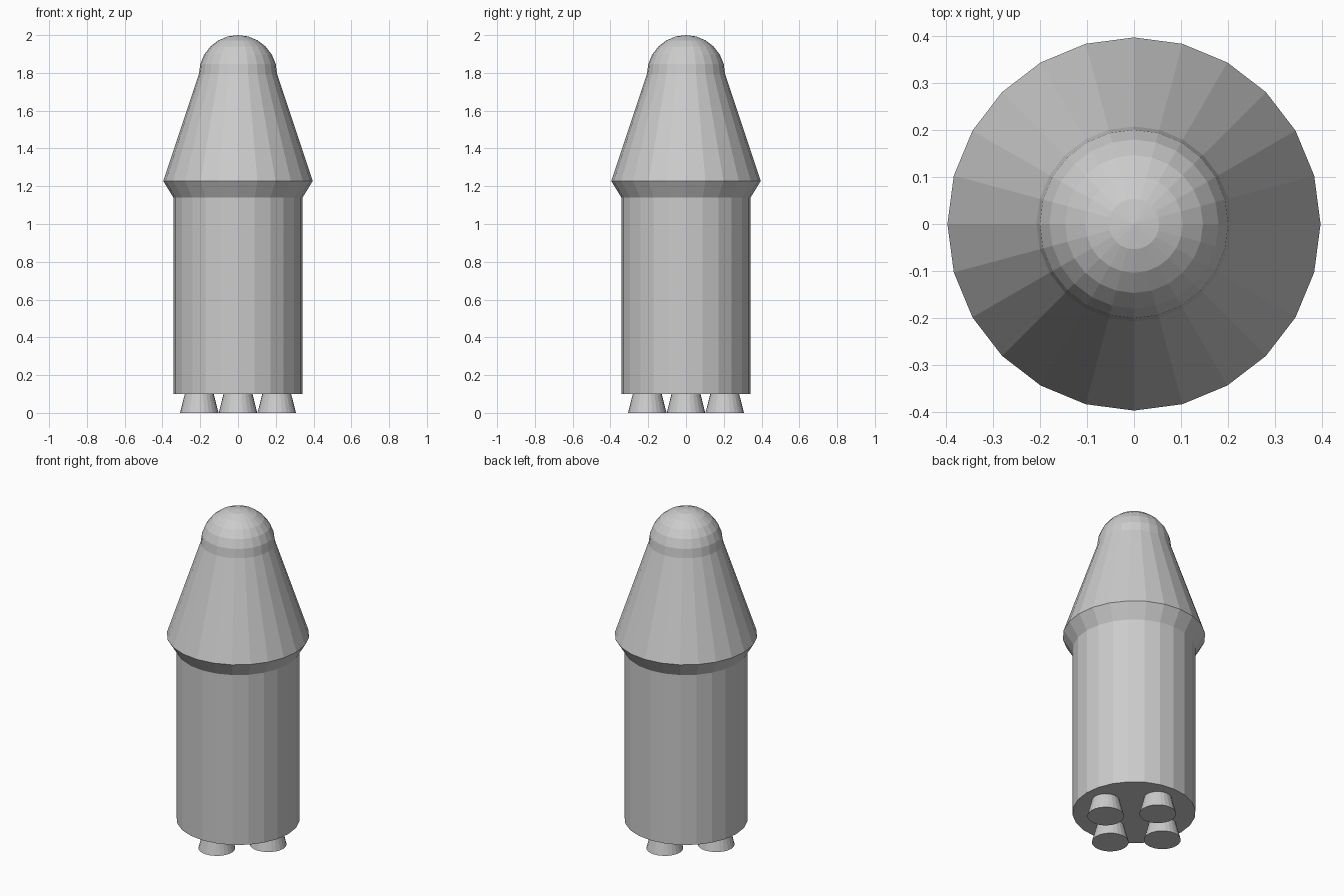
import bpy
import bmesh
from math import sin, cos, pi, radians

if "Cube" in bpy.data.objects:
    bpy.data.objects.remove(bpy.data.objects["Cube"])

SIDES = 24

grey = bpy.data.materials.new("light_grey")
grey.use_nodes = True
colour = (0.6, 0.6, 0.6, 1)
grey.diffuse_color = colour
grey.node_tree.nodes["Principled BSDF"].inputs["Base Color"].default_value = colour


def lathe(name, profile, location=(0, 0, 0)):
    """Closed flat-faced solid turned from (radius, height) pairs, bottom to top."""
    bm = bmesh.new()
    rings = []
    for r, z in profile:
        count = SIDES if r > 0 else 1
        rings.append([bm.verts.new((r * cos(2 * pi * i / SIDES), r * sin(2 * pi * i / SIDES), z))
                      for i in range(count)])
    for low, high in zip(rings, rings[1:]):
        for i in range(SIDES):
            j = (i + 1) % SIDES
            if len(high) == 1:
                bm.faces.new((low[i], low[j], high[0]))
            else:
                bm.faces.new((low[i], low[j], high[j], high[i]))
    bm.faces.new(rings[0][::-1])
    if len(rings[-1]) > 1:
        bm.faces.new(rings[-1])
    mesh = bpy.data.meshes.new(name)
    bm.to_mesh(mesh)
    bm.free()
    mesh.materials.append(grey)
    obj = bpy.data.objects.new(name, mesh)
    obj.location = location
    bpy.context.collection.objects.link(obj)
    return obj


# Straight body with a flat underside
lathe("body", [(0.342, 0.10), (0.342, 1.14)])

# Flared collar, cone and rounded tip
tip_r = 0.207
tip_z = 2 - tip_r
dome = [(tip_r * cos(radians(a)), tip_z + tip_r * sin(radians(a))) for a in range(0, 90, 15)]
lathe("nose", [(0.342, 1.14), (0.396, 1.228)] + dome + [(0, 2.0)])

# Four engine nozzles around the axis
for i, side in enumerate(("left", "back", "right", "front")):
    a = i * pi / 2
    lathe(side + "_nozzle", [(0.102, 0), (0.076, 0.102)], (0.205 * cos(a), 0.205 * sin(a), 0))
